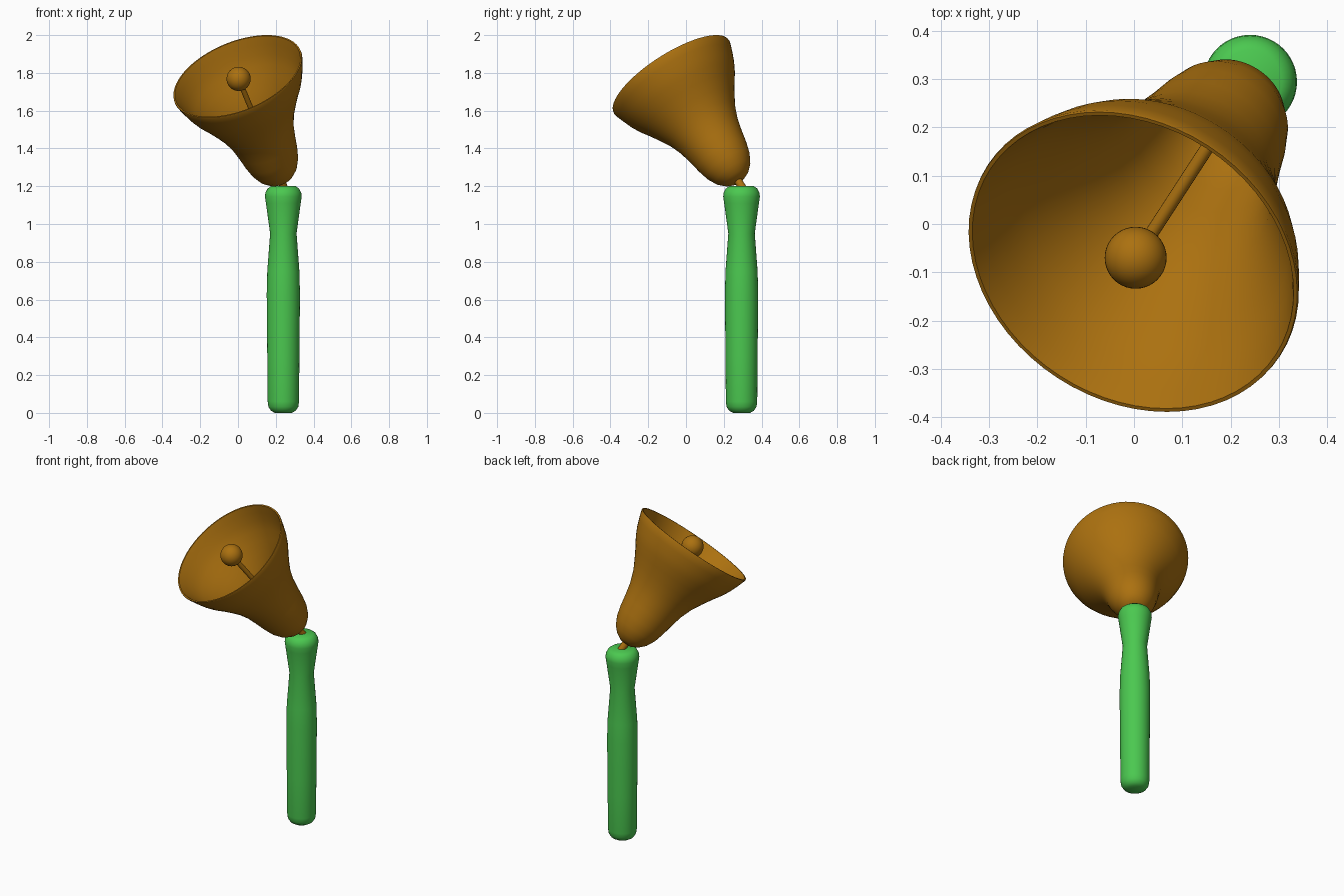
import bpy, bmesh, math
from mathutils import Vector

if "Cube" in bpy.data.objects:
    bpy.data.objects.remove(bpy.data.objects["Cube"], do_unlink=True)


def material(name, rgb):
    m = bpy.data.materials.new(name)
    m.use_nodes = True
    color = (*rgb, 1)
    m.diffuse_color = color
    m.node_tree.nodes["Principled BSDF"].inputs["Base Color"].default_value = color
    return m


green = material("green", (0.07, 0.58, 0.08))
bronze = material("bronze", (0.41, 0.165, 0.005))

PIVOT = Vector((0.24, 0.294, 1.2))
BELL_AXIS = Vector((-0.331, -0.509, 0.795)).normalized()


def lathe(name, profile, mat, origin, axis=Vector((0, 0, 1)), sides=64):
    """Revolve (radius, height) points around an axis through origin."""
    bm = bmesh.new()
    rings = []
    for r, h in profile:
        if r == 0:
            rings.append([bm.verts.new((0, 0, h))] * sides)
        else:
            rings.append([bm.verts.new((r * math.cos(a), r * math.sin(a), h))
                          for a in (math.tau * i / sides for i in range(sides))])
    for low, high in zip(rings, rings[1:]):
        for i in range(sides):
            j = (i + 1) % sides
            corners = dict.fromkeys((low[i], low[j], high[j], high[i]))
            bm.faces.new(list(corners))
    bmesh.ops.recalc_face_normals(bm, faces=bm.faces)
    mesh = bpy.data.meshes.new(name)
    bm.to_mesh(mesh)
    bm.free()
    mesh.materials.append(mat)
    obj = bpy.data.objects.new(name, mesh)
    obj.location = origin
    obj.rotation_euler = axis.to_track_quat("Z", "Y").to_euler()
    bpy.context.collection.objects.link(obj)
    finish(obj)
    return obj


def finish(obj):
    bpy.ops.object.select_all(action="DESELECT")
    obj.select_set(True)
    bpy.context.view_layer.objects.active = obj
    bpy.ops.object.shade_smooth_by_angle(angle=math.radians(45))


# Handle: rounded ends, slim waist below a flared top
lathe("handle", [
    (0, 0), (0.045, 0), (0.066, 0.012), (0.079, 0.032), (0.083, 0.06),
    (0.085, 0.3), (0.088, 0.63), (0.085, 0.75), (0.07, 0.95),
    (0.092, 1.11), (0.097, 1.145), (0.095, 1.165), (0.084, 1.187),
    (0.066, 1.2), (0, 1.2)],
    green, (PIVOT.x, PIVOT.y, 0), sides=48)

# Bell: outer wall, then the same wall inset for the hollow inside
outer = [
    (0.04, 0.036), (0.075, 0.056), (0.107, 0.09), (0.132, 0.14),
    (0.148, 0.2), (0.161, 0.27), (0.177, 0.34), (0.203, 0.41),
    (0.235, 0.47), (0.27, 0.53), (0.302, 0.58), (0.327, 0.63),
    (0.346, 0.68), (0.361, 0.725)]
inner = [(r - 0.012, h + 0.008) for r, h in outer[:-1]]
lip = [(0.36, 0.732), (0.352, 0.732)]
lathe("bell", [(0, 0.034)] + outer + lip + inner[::-1] + [(0, 0.044)],
      bronze, PIVOT, BELL_AXIS)

# Neck joining the bell to the handle
lathe("neck", [(0, -0.03), (0.021, -0.03), (0.021, 0.045), (0, 0.045)],
      bronze, PIVOT, BELL_AXIS, 24)

# Clapper rod and ball on the bell's axis
lathe("clapper_rod", [(0, 0.04), (0.014, 0.04), (0.014, 0.7), (0, 0.7)],
      bronze, PIVOT, BELL_AXIS, 20)
bpy.ops.mesh.primitive_uv_sphere_add(
    segments=40, ring_count=20, radius=0.064, location=PIVOT + BELL_AXIS * 0.715)
ball = bpy.context.object
ball.name = "clapper_ball"
ball.data.materials.append(bronze)
finish(ball)
